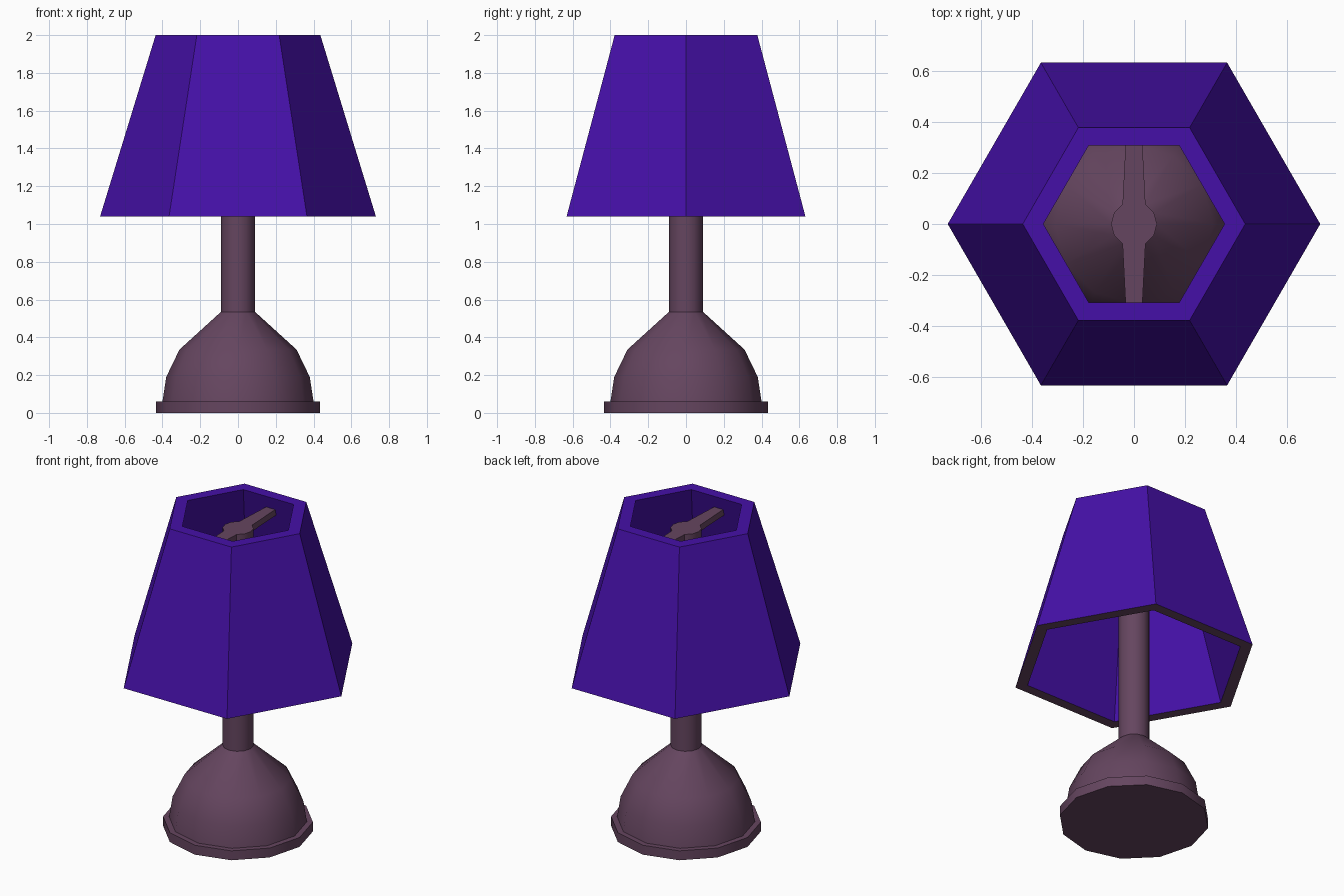
import bpy, bmesh, math

cube = bpy.data.objects.get("Cube")
if cube:
    bpy.data.objects.remove(cube, do_unlink=True)


def make_material(name, rgb):
    mat = bpy.data.materials.new(name)
    mat.use_nodes = True
    color = (*rgb, 1)
    mat.diffuse_color = color
    mat.node_tree.nodes["Principled BSDF"].inputs["Base Color"].default_value = color
    return mat


mauve = make_material("dusty mauve", (0.13, 0.06, 0.115))
purple = make_material("deep purple", (0.06, 0.005, 0.39))


def add_object(name, bm, materials):
    bmesh.ops.recalc_face_normals(bm, faces=bm.faces)
    mesh = bpy.data.meshes.new(name)
    bm.to_mesh(mesh)
    bm.free()
    for mat in materials:
        mesh.materials.append(mat)
    obj = bpy.data.objects.new(name, mesh)
    bpy.context.collection.objects.link(obj)
    return obj


def lathe(name, profile, sides, materials, ring=False):
    """Sweep (radius, z) points about z; ring closes the profile, otherwise the ends are capped."""
    bm = bmesh.new()
    loops = []
    for r, z in profile:
        angles = [math.tau * i / sides for i in range(sides)]
        loops.append([bm.verts.new((r * math.cos(a), r * math.sin(a), z)) for a in angles])
    pairs = list(zip(loops, loops[1:]))
    if ring:
        pairs.append((loops[-1], loops[0]))
    else:
        bm.faces.new(loops[0])
        bm.faces.new(loops[-1])
    for low, high in pairs:
        for i in range(sides):
            j = (i + 1) % sides
            bm.faces.new((low[i], low[j], high[j], high[i]))
    return add_object(name, bm, materials)


def smooth(obj):
    bpy.ops.object.select_all(action="DESELECT")
    obj.select_set(True)
    bpy.context.view_layer.objects.active = obj
    bpy.ops.object.shade_smooth_by_angle(angle=math.radians(32))


# Foot plate, dome and stem
base = lathe("base_and_stem",
             [(0.435, 0), (0.435, 0.06), (0.4, 0.06), (0.38, 0.19), (0.31, 0.335),
              (0.09, 0.535), (0.09, 1.92)], 12, [mauve])
smooth(base)

# Hollow six-sided shade with a mauve lower rim
shade = lathe("shade", [(0.73, 1.04), (0.436, 2), (0.355, 2), (0.655, 1.04)],
              6, [purple, mauve], ring=True)
for face in shade.data.polygons:
    if face.normal.z < -0.9:
        face.material_index = 1

# Tapered arms that carry the shade
for name, side in (("front_arm", -1), ("back_arm", 1)):
    bm = bmesh.new()
    outline = [(-0.045, 0.078), (0.045, 0.078), (0.031, 0.35), (-0.031, 0.35)]
    top = bm.faces.new([bm.verts.new((x, y * side, 1.92)) for x, y in outline])
    extruded = bmesh.ops.extrude_face_region(bm, geom=[top], use_keep_orig=True)
    lower = [v for v in extruded["geom"] if isinstance(v, bmesh.types.BMVert)]
    bmesh.ops.translate(bm, verts=lower, vec=(0, 0, -0.04))
    add_object(name, bm, [mauve])
